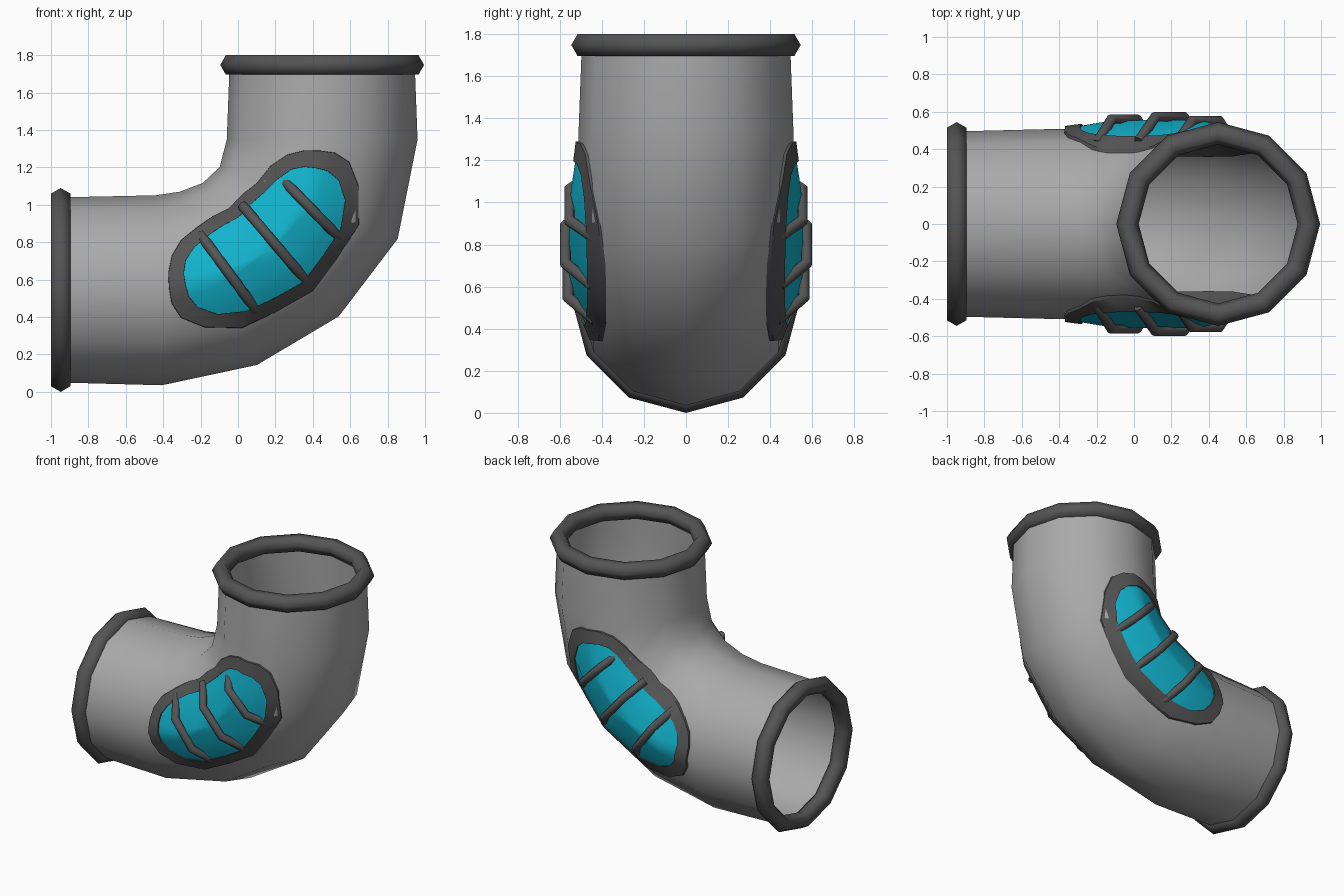
import bpy, bmesh, math
from mathutils import Vector

if "Cube" in bpy.data.objects:
    bpy.data.objects.remove(bpy.data.objects["Cube"])


def material(name, col):
    m = bpy.data.materials.new(name)
    m.diffuse_color = (*col, 1)
    m.use_nodes = True
    m.node_tree.nodes["Principled BSDF"].inputs["Base Color"].default_value = m.diffuse_color
    return m


GREY = material("light grey", (0.40, 0.40, 0.40))
DARK = material("dark grey", (0.09, 0.09, 0.09))
CYAN = material("cyan", (0.006, 0.45, 0.61))

# Elbow cross-sections: centre x, centre z, turn angle, radius
SECTIONS = [(-0.948, 0.545, 0, 0.495), (-0.425, 0.543, 2, 0.508),
            (-0.105, 0.607, 24, 0.507), (0.175, 0.76, 45.5, 0.509),
            (0.378, 1.01, 68, 0.513), (0.45, 1.35, 90, 0.51),
            (0.45, 1.748, 90, 0.495)]


def on_elbow(s, v, y):
    """Point at section number s, offset v towards the outer bend, depth y."""
    i = min(int(s), len(SECTIONS) - 2)
    f = s - i

    def pt(k):
        cx, cz, a, _ = SECTIONS[k]
        a = math.radians(a)
        return Vector((cx + v * math.sin(a), y, cz - v * math.cos(a)))
    return pt(i).lerp(pt(i + 1), f)


def finish(ob, mat, angle, mirror=False):
    ob.data.materials.append(mat)
    bpy.ops.object.select_all(action='DESELECT')
    ob.select_set(True)
    bpy.context.view_layer.objects.active = ob
    bpy.ops.object.shade_smooth_by_angle(angle=math.radians(angle))
    if mirror:
        m = ob.modifiers.new("mirror", 'MIRROR')
        m.use_axis = (False, True, False)
    return ob


def loft(name, loops, mat, angle, closed=False, tip=None, mirror=False, recalc=True):
    """Skin a list of closed loops; optionally join last to first or fan to a tip."""
    bm = bmesh.new()
    rings = [[bm.verts.new(p) for p in lp] for lp in loops]
    n = len(rings[0])
    pairs = list(zip(rings, rings[1:]))
    if closed:
        pairs.append((rings[-1], rings[0]))
    for a, b in pairs:
        for i in range(n):
            j = (i + 1) % n
            bm.faces.new((a[i], a[j], b[j], b[i]))
    if tip is not None:
        t = bm.verts.new(tip)
        for i in range(n):
            bm.faces.new((rings[-1][i], rings[-1][(i + 1) % n], t))
    if recalc:
        bmesh.ops.recalc_face_normals(bm, faces=bm.faces)
    else:                      # open sheet on the front: face -y
        bm.normal_update()
        if sum(f.normal.y for f in bm.faces) > 0:
            bmesh.ops.reverse_faces(bm, faces=bm.faces)
    me = bpy.data.meshes.new(name)
    bm.to_mesh(me)
    bm.free()
    ob = bpy.data.objects.new(name, me)
    bpy.context.collection.objects.link(ob)
    return finish(ob, mat, angle, mirror)


# Twelve-sided elbow pipe
loops = []
for k, (_, _, _, r) in enumerate(SECTIONS):
    loops.append([on_elbow(k, r * math.cos(math.tau * i / 12), r * math.sin(math.tau * i / 12))
                  for i in range(12)])
loft("elbow_pipe", loops, GREY, 60)

# Rim rings at both openings
for name, loc, rot in (("top_rim", (0.45, 0, 1.748), (0, 0, 0)),
                       ("side_rim", (-0.948, 0, 0.545), (0, math.pi / 2, 0))):
    bpy.ops.mesh.primitive_torus_add(major_segments=12, minor_segments=6, major_radius=0.485,
                                     minor_radius=0.06, location=loc, rotation=rot)
    ob = bpy.context.object
    ob.name = name
    finish(ob, DARK, 65)


# Windows: rounded outlines laid over the pipe's facets
def facet_depth(v):
    v = abs(v)
    if v < 0.255:
        return 0.51 - v * 0.068 / 0.255
    return 0.442 - (v - 0.255)


def outline(half_s, half_v, lift, n=24):
    pts = []
    for i in range(n):
        a = math.tau * i / n
        c, s = math.cos(a), math.sin(a)
        k = (abs(c) ** 2.8 + abs(s) ** 2.8) ** (-1 / 2.8)
        v = half_v * s * k
        pts.append(on_elbow(3 + half_s * c * k, v, -(facet_depth(v) + lift)))
    return pts


loft("window_frame", [outline(1.83, 0.318, -0.02), outline(1.82, 0.315, 0.014),
                      outline(1.55, 0.245, 0.026), outline(1.54, 0.243, -0.02)],
     DARK, 40, closed=True, mirror=True)
loft("window_panel", [outline(1.56 * f, 0.247 * f, h) for f, h in
                      ((1, 0.015), (0.75, 0.036), (0.5, 0.043), (0.25, 0.046))],
     CYAN, 60, tip=on_elbow(3, 0, -0.557), mirror=True, recalc=False)

# Bent guard bars across each window: end, end, mid depth
BARS = [((-0.2, 0.84), (0.095, 0.44), 0.56), ((0.025, 0.995), (0.355, 0.605), 0.573),
        ((0.225, 1.15), (0.54, 0.825), 0.553)]
for k, (a, b, depth) in enumerate(BARS):
    cu = bpy.data.curves.new("guard_bar", 'CURVE')
    cu.dimensions = '3D'
    cu.bevel_depth = 0.028
    cu.bevel_resolution = 2
    cu.use_fill_caps = True
    sp = cu.splines.new('POLY')
    sp.points.add(3)
    for p, (f, y) in zip(sp.points, ((0, depth - 0.13), (0.27, depth), (0.73, depth), (1, depth - 0.13))):
        p.co = (a[0] + (b[0] - a[0]) * f, -y, a[1] + (b[1] - a[1]) * f, 1)
    ob = bpy.data.objects.new("guard_bar_%d" % (k + 1), cu)
    bpy.context.collection.objects.link(ob)
    bpy.ops.object.select_all(action='DESELECT')
    ob.select_set(True)
    bpy.context.view_layer.objects.active = ob
    bpy.ops.object.convert(target='MESH')
    finish(bpy.context.object, DARK, 50, mirror=True)
